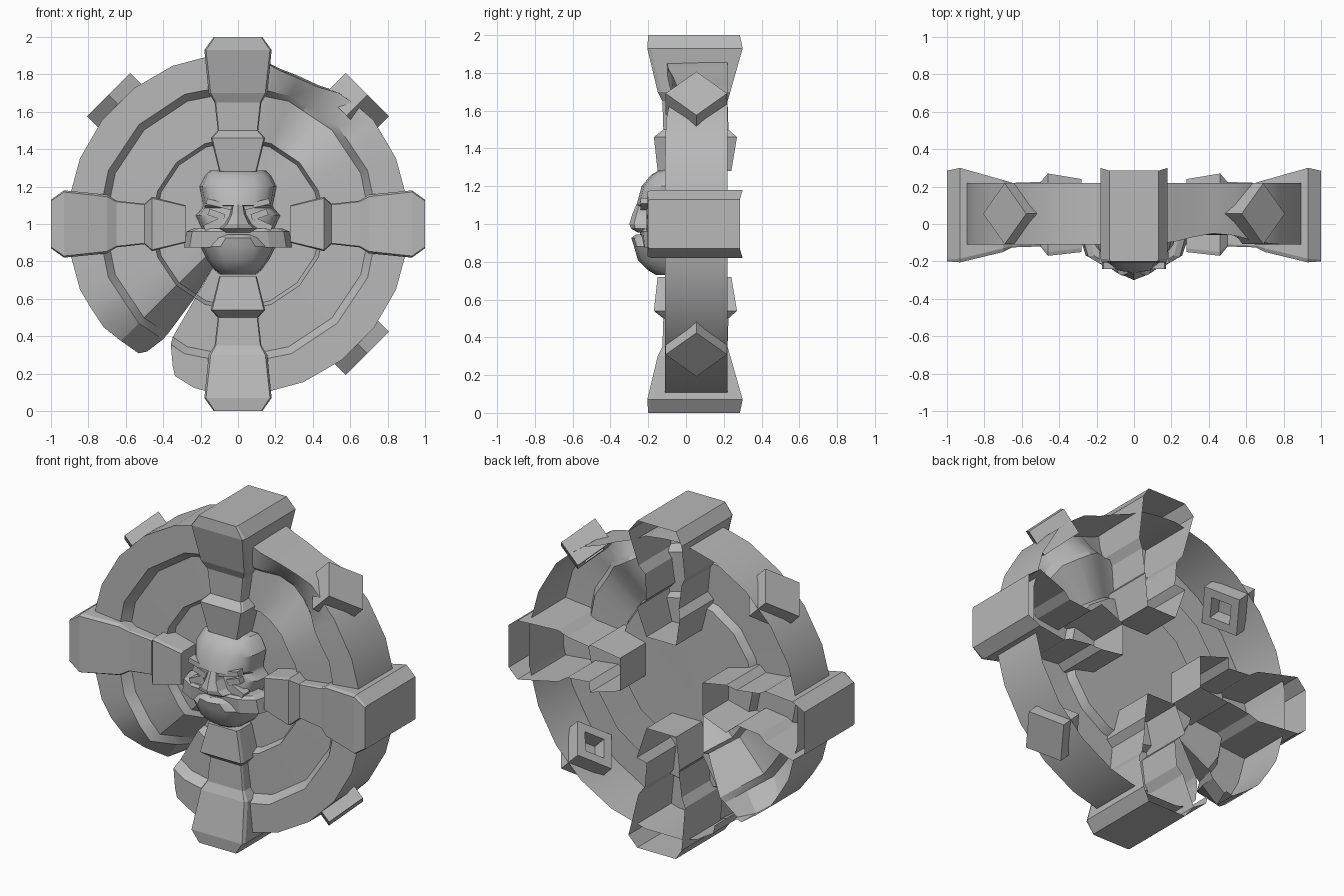
import bpy, bmesh, math
from mathutils import Matrix

cube = bpy.data.objects.get("Cube")
if cube:
    bpy.data.objects.remove(cube, do_unlink=True)

GREY = (0.48, 0.48, 0.48, 1)
mat = bpy.data.materials.new("stone grey")
mat.use_nodes = True
mat.diffuse_color = GREY
mat.node_tree.nodes["Principled BSDF"].inputs["Base Color"].default_value = GREY


def finish(bm, name, matrix=Matrix(), smooth=0):
    bmesh.ops.recalc_face_normals(bm, faces=bm.faces)
    bm.transform(matrix)
    me = bpy.data.meshes.new(name)
    bm.to_mesh(me)
    bm.free()
    me.materials.append(mat)
    ob = bpy.data.objects.new(name, me)
    bpy.context.collection.objects.link(ob)
    if smooth:
        bpy.ops.object.select_all(action='DESELECT')
        ob.select_set(True)
        bpy.context.view_layer.objects.active = ob
        bpy.ops.object.shade_smooth_by_angle(angle=math.radians(smooth))
    return ob


def loft(name, rings, closed=True, caps=(True, True), matrix=Matrix(), smooth=0):
    """Skin a list of equal-length point rings."""
    bm = bmesh.new()
    rows = [[bm.verts.new(p) for p in ring] for ring in rings]
    n = len(rows[0])
    for a, b in zip(rows, rows[1:]):
        for i in range(n if closed else n - 1):
            j = (i + 1) % n
            bm.faces.new((a[i], a[j], b[j], b[i]))
    for row, cap in zip((rows[0], rows[-1]), caps):
        if cap:
            bm.faces.new(row)
    return finish(bm, name, matrix, smooth)


def radial(deg):
    """Turn local +z outward from the shield centre at the given angle."""
    return Matrix.Translation((0, 0, 1)) @ Matrix.Rotation(math.radians(90 - deg), 4, 'Y')


def clamp(v):
    return max(0.0, min(1.0, v))


def poly_radius(deg, r, n, off):
    """Radius of a regular n-gon with corners at off + k*360/n."""
    step = 360 / n
    d = (deg - off) % step - step / 2
    return r * math.cos(math.radians(step / 2)) / math.cos(math.radians(d))


# Shield disc: rim wall, raised rim and two recessed steps
# each row: radius, depth, polygon sides, corner offset, dent inward, dent back
PROFILE = [(.915, .22, 24, 7.5, .06, 0), (.915, -.11, 24, 7.5, .072, .06),
           (.75, -.11, 16, 0, .01, .14), (.71, -.055, 16, 0, 0, .10),
           (.465, -.06, 16, 0, 0, .03), (.445, -.01, 16, 0, 0, .01),
           (.22, -.01, 16, 0, 0, 0)]
TEAR = 240


def disc_point(row, deg, side):
    r0, y, n, off, dent_in, dent_back = row
    r = poly_radius(deg, r0, n, off)
    outer = r0 > .8
    d = deg % 360
    # dent at the upper left of the model
    r -= dent_in * math.exp(-((d - 67) / 16) ** 2)
    y += dent_back * math.exp(-((d - 59) / 14) ** 2)
    # torn edge: folded back on one side, nearly straight on the other
    start = 205 if outer else 224
    gap = 5.5 * clamp((r0 - .3) / .6) ** 2
    if side <= 0 and start < d <= TEAR:
        t = (d - start) / (TEAR - start)
        if outer:
            t *= t
            r -= .07 * t
        y = min(y + .31 * t * clamp((r0 - .24) / .4), max(y, .21))
    elif side > 0:
        gap = 5.5 * clamp((r0 - .72) / .2)
        r -= .07 if outer else 0
    elif outer and TEAR < d < TEAR + 15:
        r -= .035
    a = math.radians(deg + side * gap)
    return (r * math.cos(a), y, r * math.sin(a))


columns = [(TEAR, 1)] + [(TEAR + 7.5 * k, 0) for k in range(1, 48)] + [(TEAR + 360, -1)]
loft("shield_disc", [[disc_point(row, d, s) for d, s in columns] for row in PROFILE],
     closed=False, caps=(False, True),
     matrix=Matrix.Translation((0, 0, 1)), smooth=25)

# Folded lip beside the tear
lip = [disc_point(row, TEAR, 1) for row in PROFILE[1:5]]
loft("torn_lip", [lip, [(x + .02, .14, z) for x, y, z in lip]],
     closed=False, caps=(False, False), matrix=Matrix.Translation((0, 0, 1)))

# Four cross arms, open at the back
# each station: distance out, half width, front flat share, front, bevel, back
ARM = [(.28, .10, .95, -.15, .02, .24), (.46, .145, .95, -.17, .02, .27),
       (.50, .108, .95, -.12, .01, .225), (.65, .125, .95, -.125, .01, .22),
       (.70, .157, .93, -.15, .02, .235), (.93, .180, .95, -.205, .02, .30),
       (1.0, .130, .95, -.20, .01, .285)]


def arm_ring(station):
    r, w, share, front, bevel, back = station
    half = [(w, back), (w, front + bevel), (w * share, front)]
    return [(x, y, r) for x, y in half] + [(-x, y, r) for x, y in reversed(half)]


for name, deg in (("top_arm", 90), ("left_arm", 0), ("bottom_arm", 270), ("right_arm", 180)):
    loft(name, [arm_ring(s) for s in ARM], closed=False, matrix=radial(deg))


# Diamond bolts through the rim, hollow on the inside
def diamond(size, r):
    return [(size, .055, r), (0, .055 + size, r), (-size, .055, r), (0, .055 - size, r)]


for name, deg in (("upper_left_bolt", 45), ("upper_right_bolt", 135), ("lower_left_bolt", 315)):
    loft(name, [diamond(.163, .978), diamond(.163, .82), diamond(.09, .82), diamond(.09, .96)],
         matrix=radial(deg))


# Face: half-round slices stacked from chin to crown
def slice_ring(z, w, front, back, n):
    out = []
    for i in range(n):
        a = math.pi * i / (n - 1)
        c = math.cos(a)
        out.append((w * math.copysign(abs(c) ** .8, c),
                    back + (front - back) * abs(math.sin(a)) ** .75, z))
    return out


def stack(name, slices, n=9, smooth=35, back=-.02):
    loft(name, [slice_ring(z, w, f, back, n) for z, w, f in slices], smooth=smooth)


stack("skull", [(.86, .15, -.19), (.97, .19, -.225), (1.045, .225, -.205), (1.085, .19, -.205),
                (1.10, .185, -.262), (1.20, .205, -.235), (1.26, .175, -.185), (1.285, .15, -.14)])
stack("jaw", [(.73, .095, -.16), (.755, .125, -.20), (.81, .165, -.255),
              (.88, .20, -.275), (.925, .14, -.29), (.945, .10, -.265)])
stack("nose", [(.955, .085, -.255), (.975, .11, -.29), (1.0, .075, -.30),
               (1.05, .045, -.285), (1.12, .03, -.255)], n=5, smooth=0, back=-.19)
stack("mouth_bar", [(.875, .29, -.235), (.96, .275, -.245), (.975, .24, -.235)],
      n=7, smooth=0, back=-.07)


# Eyes, brows and cheeks
def block(name, size, loc, tilt):
    bm = bmesh.new()
    bmesh.ops.create_cube(bm, size=1)
    m = (Matrix.Translation(loc) @ Matrix.Rotation(math.radians(tilt), 4, 'Y')
         @ Matrix.Diagonal((*size, 1)))
    finish(bm, name, m)


for side, s in (("left", 1), ("right", -1)):
    block(side + "_eye", (.09, .04, .035), (s * .115, -.19, 1.05), -s * 20)
    block(side + "_brow", (.14, .05, .03), (s * .10, -.215, 1.105), -s * 14)
    block(side + "_cheek", (.10, .06, .05), (s * .13, -.18, .99), s * 25)
